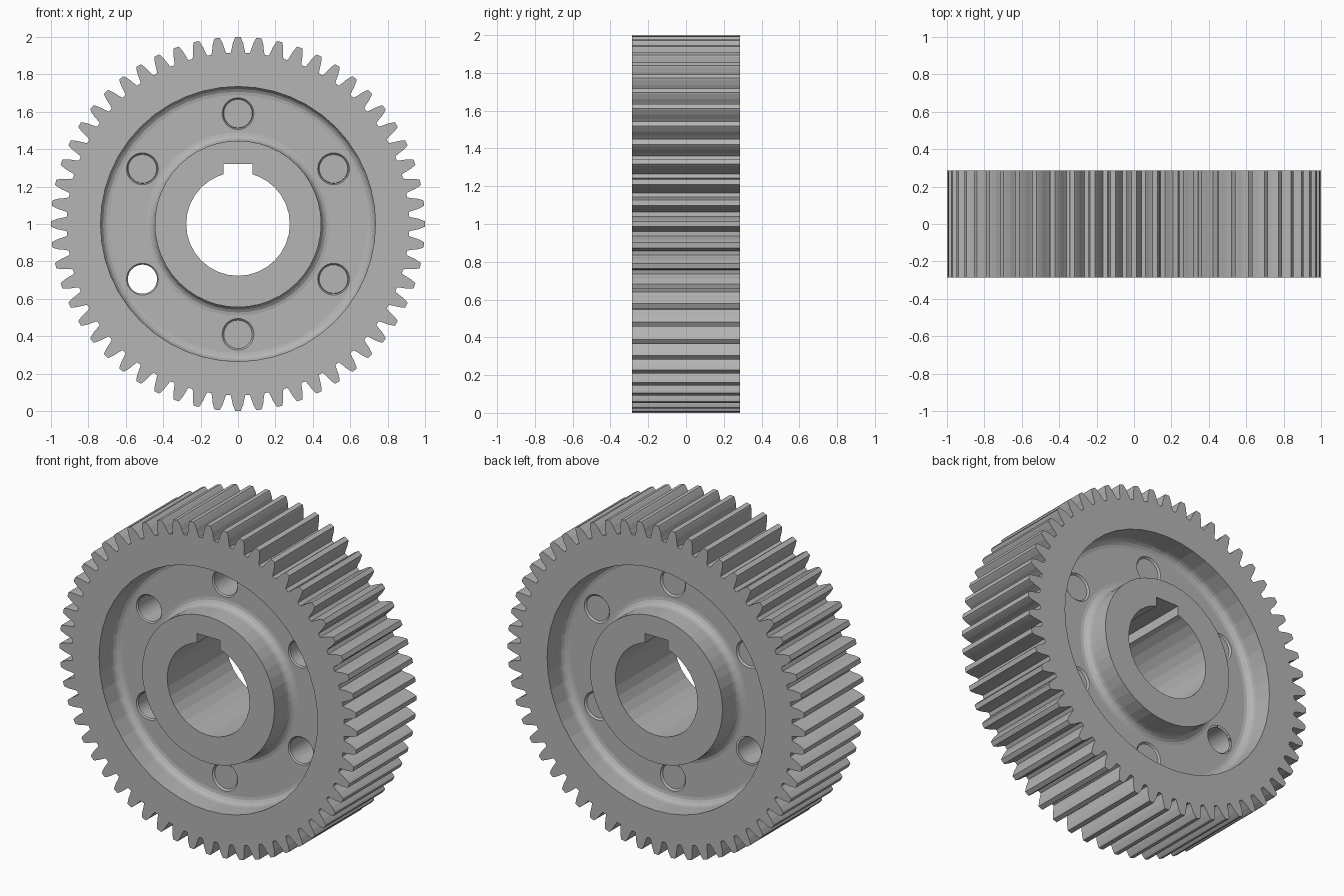
import bpy, bmesh
from math import sin, cos, pi, radians

TEETH = 56
HALF = 0.285          # half the face width
WEB = 0.125           # half the web thickness
FILLET = 0.045

cube = bpy.data.objects.get("Cube")
if cube:
    bpy.data.objects.remove(cube, do_unlink=True)

steel = bpy.data.materials.new("grey steel")
steel.use_nodes = True
grey = (0.46, 0.46, 0.46, 1)
steel.diffuse_color = grey
steel.node_tree.nodes["Principled BSDF"].inputs["Base Color"].default_value = grey


def make_object(name, bm):
    bmesh.ops.recalc_face_normals(bm, faces=bm.faces[:])
    mesh = bpy.data.meshes.new(name)
    bm.to_mesh(mesh)
    bm.free()
    mesh.materials.append(steel)
    obj = bpy.data.objects.new(name, mesh)
    obj.location.z = 1
    bpy.context.collection.objects.link(obj)
    return obj


def prism(name, outline, half):
    """Extrude an x-z outline along y, from -half to half."""
    bm = bmesh.new()
    face = bm.faces.new([bm.verts.new((x, -half, z)) for x, z in outline])
    new = bmesh.ops.extrude_face_region(bm, geom=[face])["geom"]
    verts = [v for v in new if isinstance(v, bmesh.types.BMVert)]
    bmesh.ops.translate(bm, verts=verts, vec=(0, 2 * half, 0))
    return make_object(name, bm)


def lathe(name, profile, steps):
    """Revolve a closed (radius, y) profile about the gear axis."""
    bm = bmesh.new()
    rings = [[bm.verts.new((r * sin(2 * pi * i / steps), y, r * cos(2 * pi * i / steps)))
              for r, y in profile] for i in range(steps)]
    n = len(profile)
    for i in range(steps):
        a, b = rings[i], rings[(i + 1) % steps]
        for j in range(n):
            k = (j + 1) % n
            bm.faces.new((a[j], a[k], b[k], b[j]))
    return make_object(name, bm)


def circle(radius, steps, cx=0, cz=0):
    return [(cx + radius * sin(2 * pi * i / steps), cz + radius * cos(2 * pi * i / steps))
            for i in range(steps)]


def cut(target, cutter):
    mod = target.modifiers.new("cut", "BOOLEAN")
    mod.operation = "DIFFERENCE"
    mod.solver = "EXACT"
    mod.object = cutter
    bpy.context.view_layer.objects.active = target
    bpy.ops.object.modifier_apply(modifier=mod.name)
    bpy.data.objects.remove(cutter, do_unlink=True)


# Toothed blank: half of one tooth as (radius, half width), mirrored and repeated
tooth = [(0.915, 0.040), (0.935, 0.034), (0.965, 0.028), (0.99, 0.019), (1.0, 0.014)]
tooth = [(r, -w) for r, w in tooth] + [(r, w) for r, w in reversed(tooth)]
outline = []
for i in range(TEETH):
    a = 2 * pi * i / TEETH
    for r, w in tooth:
        outline.append((r * sin(a + w / r), r * cos(a + w / r)))
gear = prism("gear", outline, HALF)

# Filleted ring recess on both sides of the web
HUB, RIM = 0.445, 0.735
arc = [radians(t) for t in (0, 22.5, 45, 67.5, 90)]
floor = [(HUB + FILLET * (1 - cos(t)), WEB + FILLET * (1 - sin(t))) for t in arc]
floor += [(RIM - FILLET * (1 - cos(t)), WEB + FILLET * (1 - sin(t))) for t in reversed(arc)]
section = [(HUB, 0.4)] + floor + [(RIM, 0.4)]
for side in (-1, 1):
    cut(gear, lathe("recess_cutter", [(r, side * y) for r, y in section], 48))

# Six lightening holes with small chamfers
for i in range(6):
    a = i * pi / 3
    cx, cz = 0.59 * sin(a), 0.59 * cos(a)
    cut(gear, prism("hole_cutter", circle(0.078, 32, cx, cz), 0.2))
    for side in (-1, 1):
        chamfer = bmesh.new()
        lower = [chamfer.verts.new((x, side * (WEB - 0.010), z)) for x, z in circle(0.076, 32, cx, cz)]
        upper = [chamfer.verts.new((x, side * (WEB + 0.010), z)) for x, z in circle(0.094, 32, cx, cz)]
        chamfer.faces.new(lower)
        chamfer.faces.new(upper)
        for j in range(32):
            k = (j + 1) % 32
            chamfer.faces.new((lower[j], lower[k], upper[k], upper[j]))
        cut(gear, make_object("chamfer_cutter", chamfer))

# Shaft bore and keyway
cut(gear, prism("bore_cutter", circle(0.277, 32), 0.4))
cut(gear, prism("keyway_cutter", [(-0.077, 0.1), (0.077, 0.1), (0.077, 0.322), (-0.077, 0.322)], 0.4))

# Smooth the round surfaces, keep the edges crisp
bpy.ops.object.select_all(action="DESELECT")
gear.select_set(True)
bpy.context.view_layer.objects.active = gear
bpy.ops.object.shade_smooth_by_angle(angle=radians(5))
